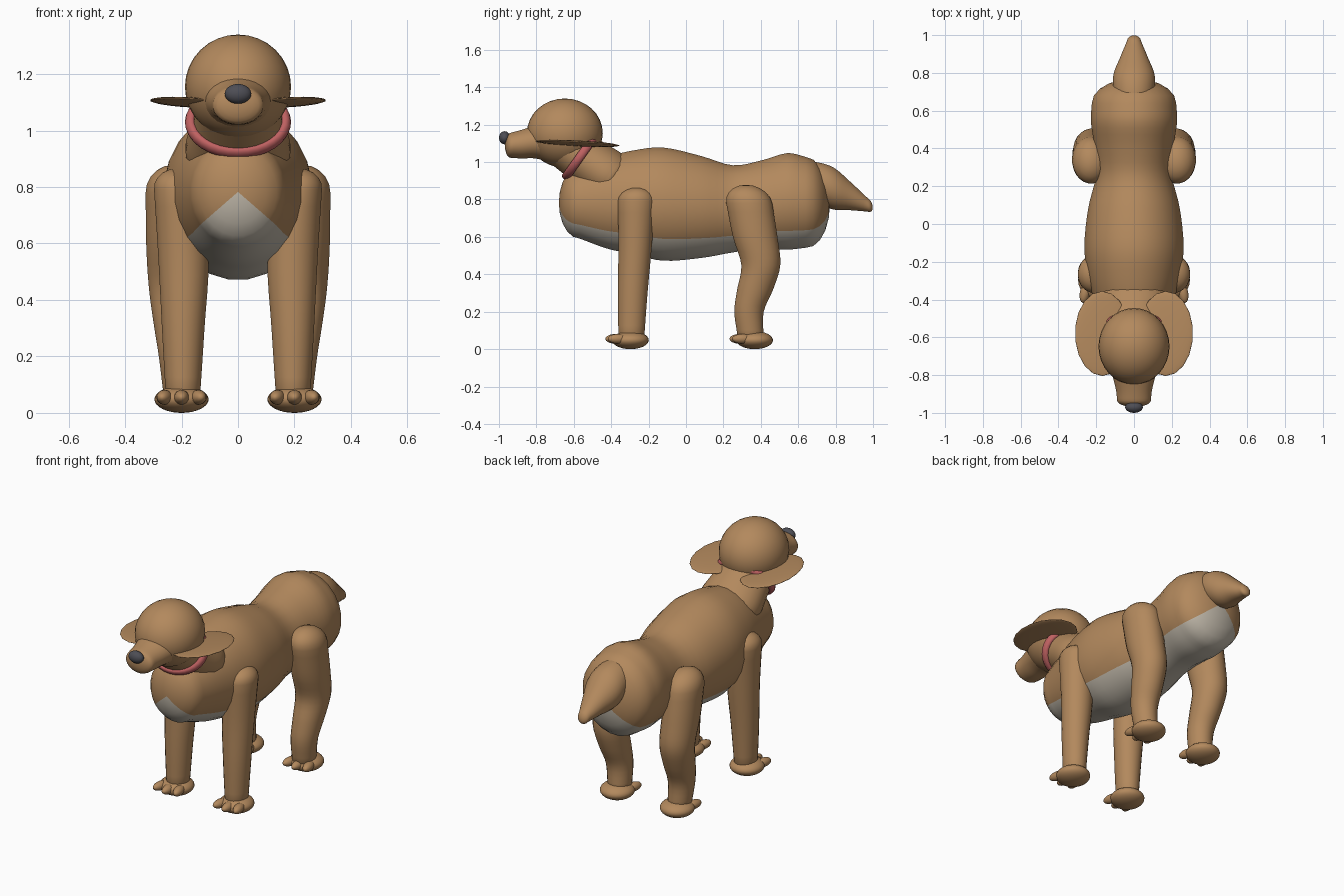
import bpy, bmesh, math
from mathutils import Vector

cube = bpy.data.objects.get("Cube")
if cube:
    bpy.data.objects.remove(cube, do_unlink=True)


def material(name, rgb):
    m = bpy.data.materials.new(name)
    m.use_nodes = True
    m.diffuse_color = (*rgb, 1)
    bsdf = m.node_tree.nodes["Principled BSDF"]
    bsdf.inputs["Base Color"].default_value = (*rgb, 1)
    bsdf.inputs["Roughness"].default_value = 0.8
    return m


FUR = material("brown fur", (0.45, 0.25, 0.11))
BELLY = material("cream belly", (0.53, 0.48, 0.40))
NOSE = material("dark nose", (0.075, 0.075, 0.09))
COLLAR = material("red collar", (0.52, 0.12, 0.12))


def finish(bm, name, mat):
    bmesh.ops.recalc_face_normals(bm, faces=bm.faces[:])
    for f in bm.faces:
        f.smooth = True
    mesh = bpy.data.meshes.new(name)
    bm.to_mesh(mesh)
    bm.free()
    mesh.materials.append(mat)
    ob = bpy.data.objects.new(name, mesh)
    bpy.context.collection.objects.link(ob)
    return ob


def ellipsoid(name, loc, radii, mat=FUR, rot=(0, 0, 0), segs=24):
    bm = bmesh.new()
    bmesh.ops.create_uvsphere(bm, u_segments=segs, v_segments=16, radius=1)
    ob = finish(bm, name, mat)
    ob.location, ob.scale, ob.rotation_euler = loc, radii, rot
    return ob


def spline(stations, steps=4):
    """Smooth interpolation through (x, y, z, rx, rv) stations."""
    pts = [Vector(s) for s in stations]
    ext = [pts[0] * 2 - pts[1]] + pts + [pts[-1] * 2 - pts[-2]]
    out = []
    for a, b, c, d in zip(ext, ext[1:], ext[2:], ext[3:]):
        for k in range(steps):
            t = k / steps
            out.append(b + (c - a) * (t / 2) + (a * 2 - b * 5 + c * 4 - d) * (t * t / 2)
                       + (b * 3 - a - c * 3 + d) * (t ** 3 / 2))
    return out + [pts[-1]]


def dome(end, inner, depth, rings=5):
    """Rounded cap stations running from the end ring out to near the pole."""
    d = (Vector(end[:3]) - Vector(inner[:3])).normalized()
    out = []
    for k in range(1, rings + 1):
        a = k / rings * math.pi / 2
        c = Vector(end[:3]) + d * depth * math.sin(a)
        out.append(Vector((*c, end[3] * math.cos(a), end[4] * math.cos(a))))
    return out


def loft(name, stations, up, caps, mat=FUR, segs=24):
    """Elliptical tube with domed ends; half-step offset keeps a face at the keel."""
    mid = spline(stations)
    path = dome(mid[0], mid[1], caps[0])[::-1] + mid + dome(mid[-1], mid[-2], caps[1])
    up = Vector(up).normalized()
    bm = bmesh.new()
    rings = []
    for p in path[1:-1]:
        ring = []
        for k in range(segs):
            a = (k + 0.5) / segs * math.tau
            ring.append(bm.verts.new(Vector(p[:3]) + Vector((p[3] * math.sin(a), 0, 0))
                                     - up * p[4] * math.cos(a)))
        rings.append(ring)
    for r, q in zip(rings, rings[1:]):
        for k in range(segs):
            n = (k + 1) % segs
            bm.faces.new((r[k], r[n], q[n], q[k]))
    for ring, p in ((rings[0], path[0]), (rings[-1], path[-1])):
        pole = bm.verts.new(p[:3])
        for k in range(segs):
            bm.faces.new((ring[k], ring[(k + 1) % segs], pole))
    return finish(bm, name, mat)


# Body: y, top, bottom, half width
profile = [(-0.57, 0.975, 0.59, 0.17), (-0.42, 1.03, 0.535, 0.21), (-0.28, 1.065, 0.505, 0.245),
           (-0.12, 1.08, 0.47, 0.265), (0.08, 1.035, 0.485, 0.245), (0.25, 0.985, 0.515, 0.205),
           (0.40, 1.01, 0.535, 0.21), (0.54, 1.05, 0.53, 0.23), (0.64, 1.03, 0.54, 0.225)]
body = loft("body", [(0, y, (t + b) / 2, w, (t - b) / 2) for y, t, b, w in profile],
            (0, 0, 1), (0.11, 0.13))

# Cream underside: the keel strip of faces, seven wide, from chest to rump
body.data.materials.append(BELLY)
SEGS = 24
tube_faces = len(body.data.polygons) - 2 * SEGS
for f in body.data.polygons:
    k = f.index % SEGS
    if k < 3 or k > SEGS - 5:
        f.material_index = 1

# Neck, collar and tail
NECK_UP = Vector((0, 0.58, 0.82))
loft("neck", [(0, -0.68, 1.11, 0.145, 0.12), (0, -0.565, 1.03, 0.16, 0.13),
              (0, -0.45, 0.95, 0.185, 0.14), (0, -0.40, 0.915, 0.185, 0.14)],
     NECK_UP, (0.05, 0.05))

bpy.ops.mesh.primitive_torus_add(major_segments=32, minor_segments=10, major_radius=1,
                                 minor_radius=0.12, location=(0, -0.565, 1.03))
collar = bpy.context.object
collar.name = "collar"
collar.scale = (0.168, 0.134, 0.2)
collar.rotation_euler = (math.atan2(0.82, 0.58), 0, 0)
collar.data.materials.append(COLLAR)
bpy.ops.object.shade_smooth()

loft("tail", [(0, 0.62, 0.91, 0.09, 0.09), (0, 0.70, 0.89, 0.108, 0.11),
              (0, 0.79, 0.858, 0.11, 0.113), (0, 0.88, 0.818, 0.075, 0.076),
              (0, 0.97, 0.772, 0.037, 0.037)], (0, 0, 1), (0.05, 0.032))

# Head
ellipsoid("head", (0, -0.648, 1.155), (0.188, 0.203, 0.185), segs=32)
loft("muzzle", [(0, -0.935, 1.09, 0.09, 0.068), (0, -0.88, 1.096, 0.096, 0.077),
                (0, -0.80, 1.108, 0.115, 0.09), (0, -0.70, 1.11, 0.14, 0.12)],
     (0, 0, 1), (0.033, 0.05))
ellipsoid("nose", (0, -0.97, 1.13), (0.047, 0.03, 0.035), NOSE)

# Paired parts
for s, side in ((1, "left"), (-1, "right")):
    ellipsoid(f"{side}_ear", (s * 0.168, -0.58, 1.1), (0.145, 0.225, 0.014),
              rot=(math.radians(-3), s * math.radians(-3), 0), segs=18)

    loft(f"{side}_front_leg", [(s * 0.212, -0.265, 0.79, 0.086, 0.1),
                               (s * 0.193, -0.272, 0.55, 0.09, 0.09),
                               (s * 0.194, -0.285, 0.3, 0.076, 0.08),
                               (s * 0.195, -0.292, 0.07, 0.062, 0.07)],
         (0, 1, 0), (0.075, 0.02))

    loft(f"{side}_hind_leg", [(s * 0.228, 0.338, 0.78, 0.1, 0.124),
                              (s * 0.226, 0.37, 0.6, 0.1, 0.12),
                              (s * 0.222, 0.4, 0.45, 0.095, 0.105),
                              (s * 0.215, 0.37, 0.32, 0.085, 0.097),
                              (s * 0.207, 0.337, 0.2, 0.074, 0.079),
                              (s * 0.2, 0.345, 0.07, 0.065, 0.07)],
         (0, 1, 0), (0.1, 0.02))

    for end, y in (("front", -0.297), ("hind", 0.367)):
        ellipsoid(f"{side}_{end}_paw", (s * 0.2, y, 0.048), (0.096, 0.098, 0.048))
        for i in (-1, 0, 1):
            ellipsoid(f"{side}_{end}_toe_{i + 2}",
                      (s * 0.2 + i * 0.06, y - 0.078 + 0.012 * abs(i), 0.055),
                      (0.027, 0.056, 0.026), rot=(0, 0, i * 0.2), segs=16)
